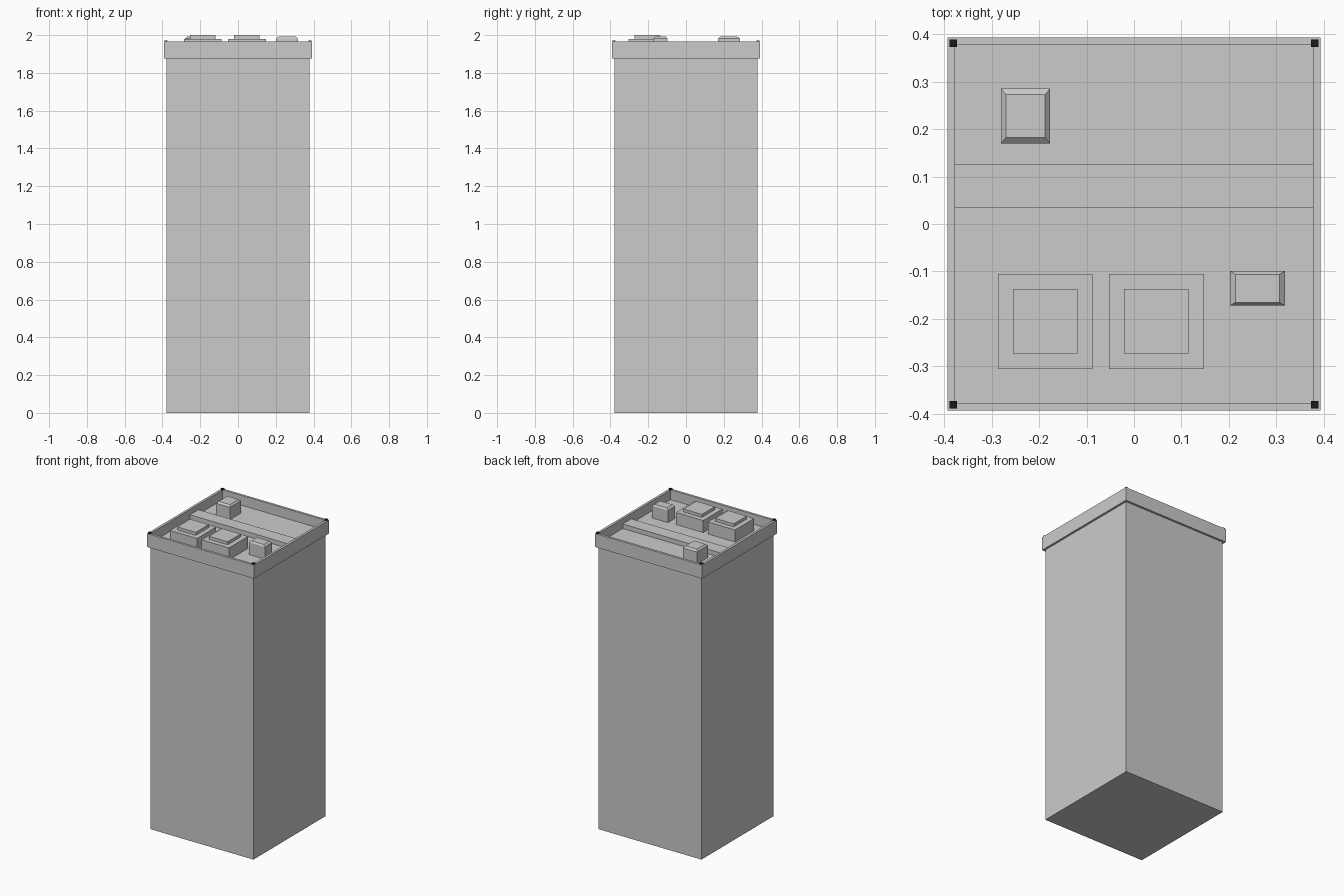
import bpy, bmesh

if "Cube" in bpy.data.objects:
    bpy.data.objects.remove(bpy.data.objects["Cube"])

ROOF = 1.90


def prism(name, rings):
    """Closed solid lofted through rectangles (x0, x1, y0, y1, z)."""
    bm = bmesh.new()
    loops = [[bm.verts.new(p) for p in ((x0, y0, z), (x1, y0, z), (x1, y1, z), (x0, y1, z))]
             for x0, x1, y0, y1, z in rings]
    bm.faces.new(loops[0][::-1])
    bm.faces.new(loops[-1])
    for a, b in zip(loops, loops[1:]):
        for i in range(4):
            j = (i + 1) % 4
            bm.faces.new((a[i], a[j], b[j], b[i]))
    mesh = bpy.data.meshes.new(name)
    bm.to_mesh(mesh)
    bm.free()
    ob = bpy.data.objects.new(name, mesh)
    bpy.context.collection.objects.link(ob)
    return ob


def square(r, z):
    return (-r, r, -r, r, z)


# Tower shaft, overhanging parapet and recessed roof in one stepped profile
prism("tower", [square(0.379, 0), square(0.379, 1.875), square(0.393, 1.875),
                square(0.393, 1.965), square(0.377, 1.965), square(0.377, ROOF)])

# Raised beam across the roof
prism("roof_beam", [(-0.377, 0.377, 0.035, 0.125, z) for z in (ROOF, ROOF + 0.03)])

# Large two-tier roof units
for i, x in enumerate((-0.187, 0.047)):
    prism(f"large_roof_unit_{i + 1}", [
        (x - 0.1, x + 0.1, -0.305, -0.105, ROOF), (x - 0.1, x + 0.1, -0.305, -0.105, 1.98),
        (x - 0.068, x + 0.068, -0.273, -0.137, 1.98), (x - 0.068, x + 0.068, -0.273, -0.137, 2.0)])

# Small roof units with chamfered tops
for i, (x0, x1, y0, y1, dx, dy) in enumerate((
        (-0.28, -0.177, 0.17, 0.285, 0.01, 0.012),
        (0.202, 0.318, -0.172, -0.099, 0.012, 0.007))):
    prism(f"small_roof_unit_{i + 1}", [
        (x0, x1, y0, y1, ROOF), (x0, x1, y0, y1, 1.981),
        (x0 + dx, x1 - dx, y0 + dy, y1 - dy, 1.992)])

# Black corner lamps on the parapet
black = bpy.data.materials.new("black")
black.diffuse_color = (0.01, 0.01, 0.01, 1)
black.use_nodes = True
black.node_tree.nodes["Principled BSDF"].inputs["Base Color"].default_value = black.diffuse_color
for sx in (-1, 1):
    for sy in (-1, 1):
        cx, cy, r = sx * 0.381, sy * 0.381, 0.008
        lamp = prism("corner_lamp", [(cx - r, cx + r, cy - r, cy + r, z) for z in (1.96, 1.972)])
        lamp.data.materials.append(black)
